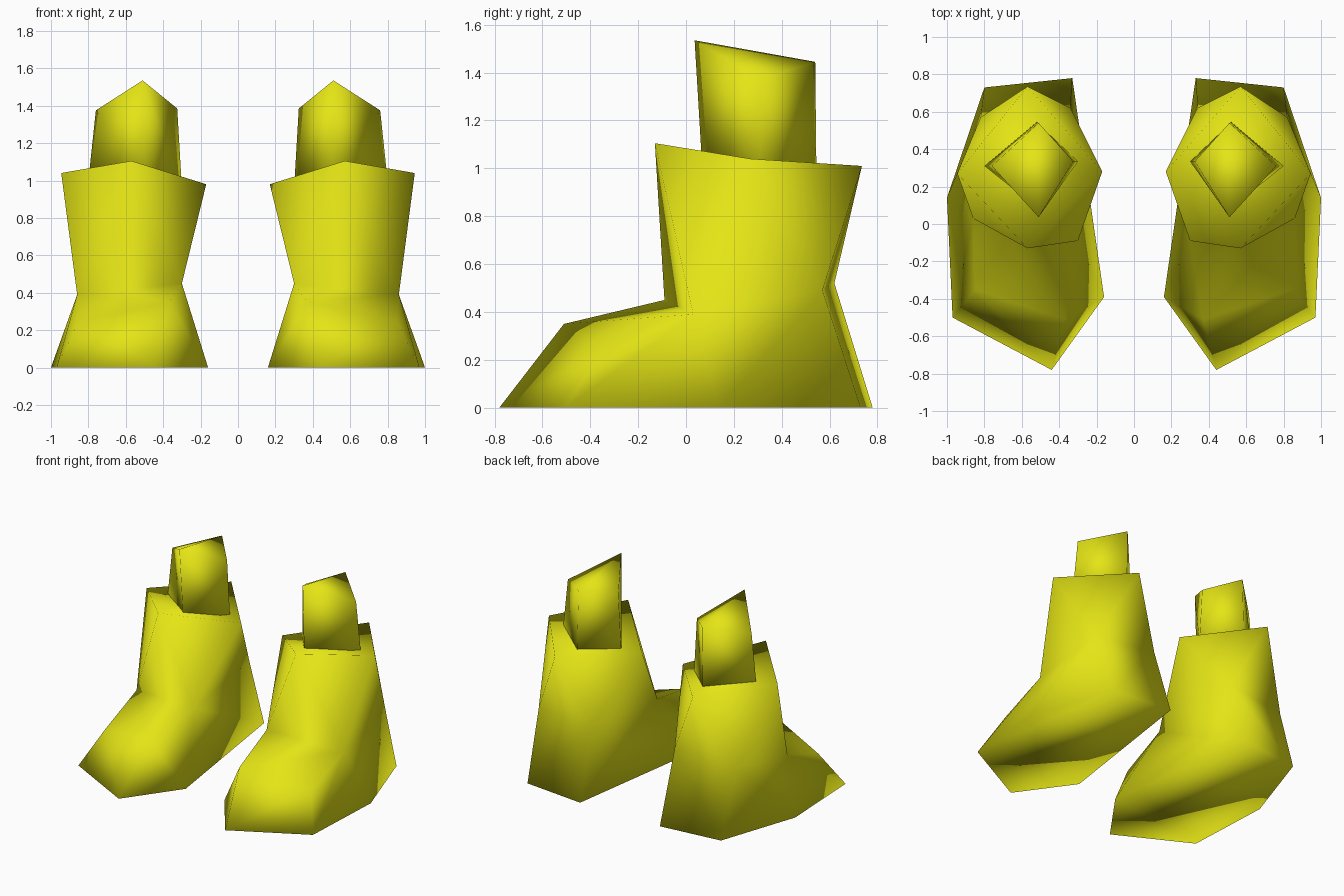
import bpy, bmesh

if "Cube" in bpy.data.objects:
    bpy.data.objects.remove(bpy.data.objects["Cube"])

yellow = bpy.data.materials.new("yellow")
yellow.diffuse_color = (0.78, 0.78, 0.008, 1.0)
yellow.use_nodes = True
yellow.node_tree.nodes["Principled BSDF"].inputs["Base Color"].default_value = yellow.diffuse_color


def make_part(name, points, faces):
    """Smooth low-poly part from named corner points, mirrored to the other side."""
    bm = bmesh.new()
    corner = {key: bm.verts.new(co) for key, co in points.items()}
    for face in faces:
        bm.faces.new([corner[key] for key in face.split()])
    bmesh.ops.recalc_face_normals(bm, faces=bm.faces[:])
    for face in bm.faces:
        face.smooth = True
    mesh = bpy.data.meshes.new(name)
    bm.to_mesh(mesh)
    bm.free()
    mesh.materials.append(yellow)
    obj = bpy.data.objects.new(name, mesh)
    bpy.context.collection.objects.link(obj)
    mirror = obj.modifiers.new("pair", 'MIRROR')
    mirror.use_axis[0] = True
    mirror.use_mirror_merge = False
    return obj


# Boot: six-sided sole, toe ridge, four-sided ankle and a cuff turned 45 degrees
make_part("boot", {
    # sole
    "toe": (0.44, -0.78, 0), "ball_out": (0.97, -0.50, 0), "side_out": (1.0, 0.14, 0),
    "heel_out": (0.80, 0.73, 0), "heel_in": (0.33, 0.78, 0), "ball_in": (0.16, -0.39, 0),
    # toe ridge
    "ridge_in": (0.37, -0.51, 0.35), "ridge_out": (0.85, -0.35, 0.25),
    # ankle
    "ankle_fi": (0.30, -0.09, 0.45), "ankle_fo": (0.86, 0.03, 0.39),
    "ankle_bo": (0.82, 0.57, 0.49), "ankle_bi": (0.34, 0.62, 0.52),
    # cuff
    "cuff_f": (0.57, -0.13, 1.105), "cuff_o": (0.945, 0.27, 1.04),
    "cuff_b": (0.57, 0.735, 1.01), "cuff_i": (0.17, 0.28, 0.98),
}, [
    "toe ball_out side_out heel_out heel_in ball_in",
    # foot walls
    "toe ball_out ridge_out ridge_in",
    "ball_out side_out ankle_fo ridge_out",
    "side_out heel_out ankle_bo ankle_fo",
    "heel_out heel_in ankle_bi ankle_bo",
    "heel_in ball_in ankle_fi ankle_bi",
    "ball_in toe ridge_in ankle_fi",
    "ridge_in ridge_out ankle_fo ankle_fi",
    # shaft walls
    "ankle_fi ankle_fo cuff_f", "ankle_fo cuff_o cuff_f",
    "ankle_fo ankle_bo cuff_o", "ankle_bo cuff_b cuff_o",
    "ankle_bo ankle_bi cuff_b", "ankle_bi cuff_i cuff_b",
    "ankle_bi ankle_fi cuff_i", "ankle_fi cuff_f cuff_i",
    # top, folded across the middle
    "cuff_f cuff_o cuff_i", "cuff_o cuff_b cuff_i",
])

# Leg: four-sided post with a ridged top, set into the boot
make_part("leg", {
    "low_f": (0.50, 0.068, 1.0), "low_o": (0.80, 0.31, 1.0),
    "low_b": (0.52, 0.545, 0.98), "low_i": (0.30, 0.335, 0.96),
    "top_f": (0.51, 0.036, 1.535), "top_o": (0.76, 0.31, 1.375),
    "top_b": (0.51, 0.54, 1.445), "top_i": (0.325, 0.335, 1.385),
}, [
    "low_f low_o top_o top_f", "low_o low_b top_b top_o",
    "low_b low_i top_i top_b", "low_i low_f top_f top_i",
    "top_f top_o top_b", "top_f top_b top_i",
    "low_f low_o low_b low_i",
])
